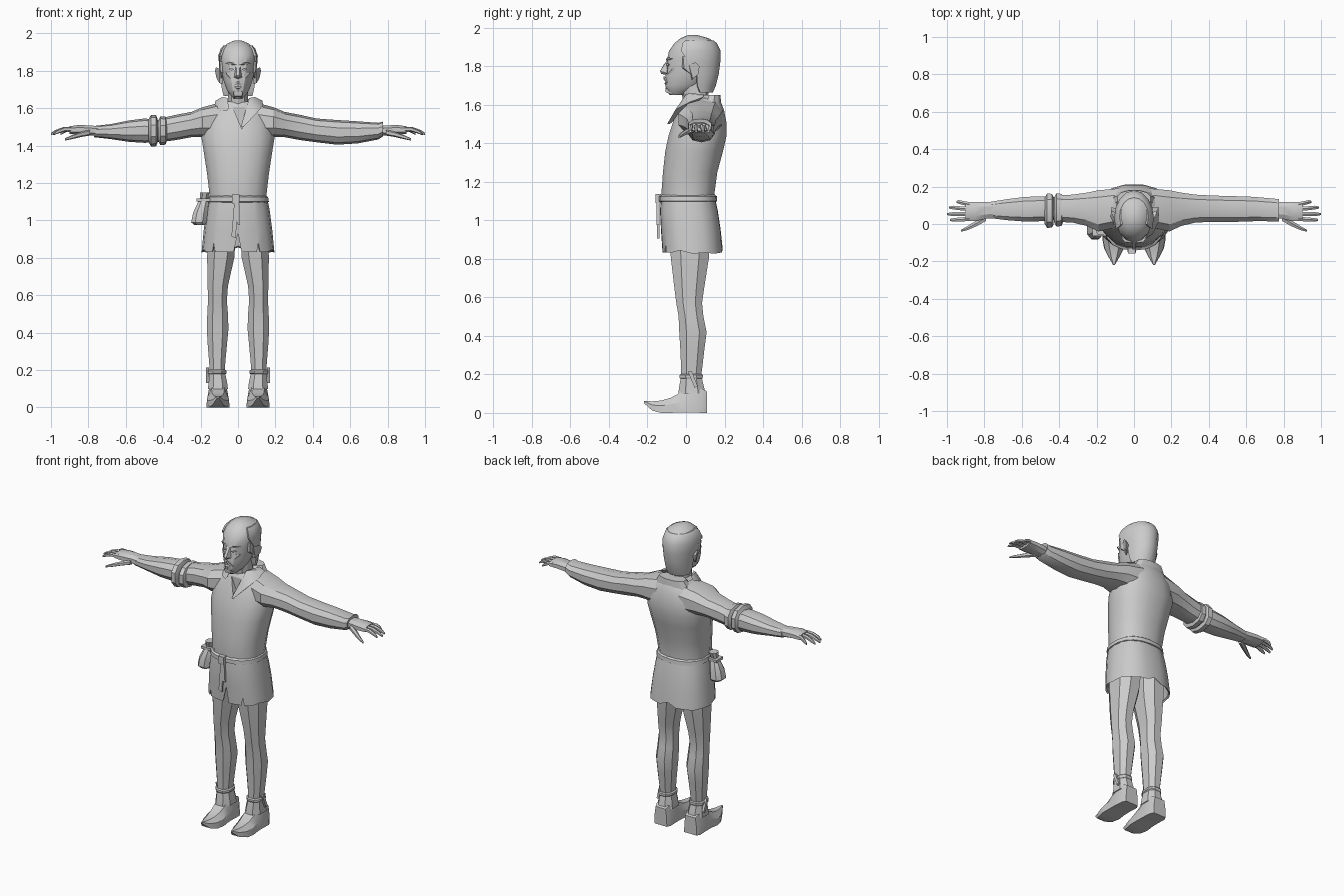
import bpy, bmesh, math
from mathutils import Vector

grey = bpy.data.materials.new("plain_grey")
grey.diffuse_color = (0.6, 0.6, 0.6, 1)


def make(name, bm):
    bmesh.ops.recalc_face_normals(bm, faces=bm.faces)
    me = bpy.data.meshes.new(name)
    bm.to_mesh(me)
    bm.free()
    ob = bpy.data.objects.new(name, me)
    me.materials.append(grey)
    bpy.context.collection.objects.link(ob)
    return ob


def loft(name, rings, mirror=False, flip=False):
    """Skin a list of equal closed rings and cap both ends."""
    bm = bmesh.new()
    for s in ((1, -1) if mirror else (-1,) if flip else (1,)):
        vs = [[bm.verts.new((p[0] * s, p[1], p[2])) for p in r] for r in rings]
        n = len(vs[0])
        for a, b in zip(vs, vs[1:]):
            for i in range(n):
                bm.faces.new((a[i], a[(i + 1) % n], b[(i + 1) % n], b[i]))
        bm.faces.new(vs[0])
        bm.faces.new(vs[-1])
    return make(name, bm)


def ring(axis, p, a0, a1, b0, b1, n=10, power=0.85):
    """Rounded ring square to an axis, spanning a0..a1 by b0..b1."""
    pts = []
    for i in range(n):
        t = 2 * math.pi * (i + 0.5) / n
        c, s = math.cos(t), math.sin(t)
        a = (a0 + a1) / 2 + (a1 - a0) / 2 * math.copysign(abs(c) ** power, c)
        b = (b0 + b1) / 2 + (b1 - b0) / 2 * math.copysign(abs(s) ** power, s)
        pts.append({'x': (p, a, b), 'y': (a, p, b), 'z': (a, b, p)}[axis])
    return pts


def rings(axis, rows, n=10, power=0.85):
    return [ring(axis, *r, n, power) for r in rows]


def tube(name, path, n=6, mirror=False, flip=False):
    """Limb piece running along x: (x, y, z, ry, rz)."""
    return loft(name, [ring('x', x, y - a, y + a, z - b, z + b, n) for x, y, z, a, b in path], mirror, flip)


def zband(rows, n, power=0.85):
    """Upright rings symmetric in x: (z, half width, y front, y back)."""
    return [ring('z', z, -w, w, f, b, n, power) for z, w, f, b in rows]


def solid(name, pts, mirror=False):
    """Convex piece round a few points."""
    bm = bmesh.new()
    for s in ((1, -1) if mirror else (1,)):
        vs = [bm.verts.new((x * s, y, z)) for x, y, z in pts]
        bmesh.ops.convex_hull(bm, input=vs)
    return make(name, bm)


def box(name, x0, x1, y0, y1, z0, z1, mirror=False):
    return solid(name, [(x, y, z) for x in (x0, x1) for y in (y0, y1) for z in (z0, z1)], mirror)


# Shirt body with an open neck slit
shirt = loft("shirt_body", zband([
    (1.10, .158, -.125, .15), (1.14, .155, -.13, .15), (1.25, .168, -.122, .165),
    (1.36, .185, -.11, .195), (1.44, .198, -.093, .213), (1.51, .19, -.07, .212),
    (1.57, .165, -.045, .20), (1.61, .13, -.025, .185), (1.635, .095, -.01, .17)], 16))
slit = solid("neck_slit_cutter", [(x, y, z) for y in (-.2, -.025) for x, z in ((.02, 1.49), (-.055, 1.67), (.055, 1.67))])
slit.hide_render = True
slit.hide_viewport = True
cut = shirt.modifiers.new("slit", 'BOOLEAN')
cut.operation = 'DIFFERENCE'
cut.object = slit
cut.solver = 'EXACT'

# Collar flaps and back collar
solid("right_collar_flap", [(-.05, -.035, 1.60), (-.055, .0, 1.655), (-.085, .02, 1.66), (-.125, .04, 1.62),
                            (-.10, -.02, 1.59), (-.06, -.045, 1.585), (-.09, .08, 1.655), (-.12, .09, 1.64)])
solid("left_collar_flap", [(.015, -.085, 1.50), (.03, -.098, 1.50), (.05, -.035, 1.60), (.06, 0, 1.655), (.09, .02, 1.66),
                           (.135, .02, 1.615), (.10, -.055, 1.575), (.09, .09, 1.655), (.13, .09, 1.64)])
loft("back_collar", [ring('z', 1.60, -.12, .12, .06, .185, 12), ring('z', 1.65, -.09, .09, .09, .18, 12)])

# Sleeves: one long and loose, one rolled above the elbow
upper = [(.08, -.02, .195, 1.43, 1.635), (.19, -.045, .185, 1.445, 1.605), (.25, -.015, .172, 1.445, 1.58),
         (.33, .005, .16, 1.43, 1.565), (.42, .008, .155, 1.418, 1.545)]
loft("long_sleeve", rings('x', upper + [(.53, .008, .152, 1.405, 1.537), (.64, .012, .148, 1.412, 1.53),
     (.75, .012, .138, 1.433, 1.522), (.775, .01, .135, 1.45, 1.528), (.77, .025, .12, 1.455, 1.515)]))
loft("short_sleeve", rings('x', upper), flip=True)
for k, (x, d) in enumerate(((.38, 0), (.43, .008))):
    loft("rolled_cuff_%d" % k, [ring('x', x + dx, -.005 - g - d, .155 + g, 1.415 - g - d, 1.545 + g + d)
         for dx, g in ((0, -.01), (.008, .01), (.035, .012), (.048, -.012))], flip=True)
loft("bare_forearm", rings('x', [(.40, .02, .145, 1.42, 1.535), (.50, .012, .15, 1.415, 1.545), (.58, .01, .148, 1.42, 1.535),
     (.68, .018, .135, 1.435, 1.515), (.77, .03, .12, 1.445, 1.505)]), flip=True)

# Hands
loft("palm", rings('x', [(.74, .03, .118, 1.45, 1.505), (.79, .025, .12, 1.452, 1.51),
                         (.85, .012, .122, 1.458, 1.512), (.90, .015, .122, 1.462, 1.505)], 8), mirror=True)
for nm, y, tip, dy in (("index", .027, .985, -.005), ("middle", .053, 1.0, .0), ("ring", .08, .99, .008), ("little", .106, .95, .012)):
    k = tip - .88
    tube(nm + "_finger", [(.88, y, 1.487, .013, .014), (.88 + k * .45, y + dy * .5, 1.487, .012, .012),
                          (.88 + k * .8, y + dy, 1.474, .011, .010), (tip, y + dy, 1.462, .006, .006)], mirror=True)
tube("thumb", [(.79, .035, 1.47, .02, .016), (.84, .005, 1.46, .018, .014),
               (.89, -.022, 1.445, .012, .011), (.925, -.036, 1.433, .006, .006)], mirror=True)

# Skirt with a ragged hem and front slit
degs = [0, 20, 40, 58, 61, 64, 78, 87, 90, 94, 108, 124, 127, 130, 145, 160, 180, 200, 222, 245, 258, 270, 282, 295, 318, 340]
notch = {61: .05, 90: .10, 127: .045, 0: -.005, 180: -.005, 20: .012, 160: .012, 270: .025, 222: -.005, 318: -.005}


def skirt_ring(z, w, f, b, hem=0):
    out = []
    for d in degs:
        c, s = math.cos(math.radians(d)), -math.sin(math.radians(d))
        x, y = math.copysign(abs(c) ** .8, c) * w, math.copysign(abs(s) ** .8, s) * (b - f) / 2 + (f + b) / 2
        out.append((x, y, z + hem * notch.get(d, 0)))
    return out


loft("skirt", [skirt_ring(1.12, .157, -.13, .15), skirt_ring(1.05, .17, -.135, .165), skirt_ring(.95, .183, -.13, .18),
               skirt_ring(.832, .195, -.122, .19, 1), skirt_ring(.84, .187, -.112, .18, 1), skirt_ring(1.0, .168, -.11, .16)])

# Belt, knot and hanging ends
loft("belt", zband([(1.095, .155, -.13, .152), (1.10, .167, -.142, .162), (1.125, .163, -.142, .16), (1.133, .15, -.128, .15)], 18))
box("belt_knot", -.032, .008, -.158, -.13, 1.09, 1.138)
solid("long_belt_end", [(x, y, z) for x, z in ((-.02, 1.10), (0, 1.10), (-.035, .915), (-.012, .905)) for y in (-.15, -.138)])
solid("short_belt_end", [(x, y, z) for x, z in ((-.01, 1.10), (.006, 1.10), (-.005, .98), (.012, .975)) for y in (-.152, -.138)])

# Belt pouch
loft("pouch", [ring('z', z, x0, x1, y0, y1, 8) for z, x0, x1, y0, y1 in (
    (.975, -.235, -.175, -.07, .005), (.99, -.253, -.165, -.085, .02), (1.04, -.243, -.16, -.08, .015),
    (1.10, -.215, -.155, -.06, -.002), (1.115, -.205, -.16, -.05, -.012), (1.15, -.205, -.15, -.062, .0))])
box("pouch_flap", -.222, -.15, -.065, .004, 1.10, 1.116)

# Legs
loft("leg", rings('z', [(.17, .07, .152, -.028, .08), (.25, .064, .158, -.03, .09), (.33, .056, .165, -.034, .10), (.42, .047, .171, -.04, .112),
     (.50, .05, .168, -.043, .095), (.57, .056, .164, -.055, .088), (.65, .05, .166, -.066, .10),
     (.80, .015, .17, -.085, .125), (.98, .002, .165, -.10, .14)], 8), mirror=True)

# Shoes with upturned pointed toes
loft("shoe", [[(.107 - w, y, z0), (.107 + w, y, z0), (.107 + w * .95, y, (z0 + z1) / 2 + .005),
               (.107 + w * t, y, z1), (.107 - w * t, y, z1), (.107 - w * .95, y, (z0 + z1) / 2 + .005)]
              for y, w, z0, z1, t in ((.108, .045, 0, .112, .8), (.085, .056, 0, .125, .75), (.02, .057, .003, .125, .75),
                                      (-.03, .058, .003, .105, .6), (-.08, .062, 0, .078, .5), (-.13, .053, 0, .064, .45),
                                      (-.175, .03, .012, .06, .5), (-.218, .005, .05, .062, .6))], mirror=True)
loft("ankle_cuff", rings('z', [(.10, .05, .165, -.045, .105), (.135, .055, .16, -.04, .098), (.185, .066, .157, -.03, .085), (.19, .075, .15, -.02, .08)], 8), mirror=True)
loft("ankle_strap", rings('z', [(.178, .064, .16, -.033, .088), (.184, .058, .164, -.038, .092), (.196, .058, .164, -.038, .092), (.202, .066, .157, -.03, .086)], 8), mirror=True)
solid("strap_end", [(x, y, z) for x in (.155, .17) for y, z in ((.01, .215), (.03, .215), (.045, .13), (.06, .14))], mirror=True)

# Neck and head
loft("neck", zband([(1.48, .05, -.01, .14), (1.60, .062, -.012, .13), (1.645, .056, -.02, .115), (1.72, .058, -.03, .12)], 10))
loft("head", zband([(1.65, .022, -.085, -.01), (1.672, .045, -.10, .04), (1.70, .062, -.107, .09), (1.75, .08, -.107, .13),
                    (1.79, .088, -.10, .15), (1.83, .093, -.10, .165), (1.88, .10, -.088, .173), (1.92, .087, -.06, .155),
                    (1.945, .06, -.03, .12), (1.962, .02, .01, .06)], 14, .95))
solid("nose", [(-.01, -.095, 1.835), (.01, -.095, 1.835), (-.008, -.135, 1.775), (.008, -.135, 1.775), (0, -.118, 1.805),
               (-.021, -.10, 1.765), (.021, -.10, 1.765), (0, -.128, 1.76), (0, -.09, 1.755)])
solid("brow", [(.008, -.106, 1.832), (.01, -.10, 1.843), (.05, -.095, 1.848), (.07, -.07, 1.84), (.05, -.088, 1.834), (.02, -.085, 1.83)], mirror=True)
solid("eye", [(.02, -.102, 1.808), (.035, -.10, 1.816), (.05, -.088, 1.81), (.035, -.099, 1.80), (.035, -.07, 1.808)], mirror=True)
solid("cheekbone", [(.03, -.098, 1.785), (.065, -.07, 1.79), (.04, -.095, 1.76), (.075, -.03, 1.785), (.05, -.06, 1.74)], mirror=True)
solid("moustache", [(0, -.117, 1.748), (0, -.118, 1.734), (.035, -.10, 1.712), (.028, -.104, 1.722), (0, -.09, 1.74), (.03, -.08, 1.715)], mirror=True)
solid("lower_lip", [(-.02, -.106, 1.717), (.02, -.106, 1.717), (-.014, -.113, 1.709), (.014, -.113, 1.709), (0, -.10, 1.70)])
solid("chin_beard", [(-.025, -.108, 1.69), (.025, -.108, 1.69), (-.02, -.105, 1.665), (.02, -.105, 1.665),
                     (-.025, -.06, 1.65), (.025, -.06, 1.65), (0, -.03, 1.65)])
solid("ear", [(.083, .02, 1.80), (.10, .015, 1.81), (.118, .05, 1.82), (.123, .07, 1.80), (.115, .065, 1.76),
              (.10, .035, 1.735), (.083, .03, 1.73), (.085, .06, 1.78)], mirror=True)


# Hair round the back and sides
def hair_ring(z, w, yc, yb, start, thick):
    arc = [math.radians(start + (180 - 2 * start) * i / 10) for i in range(11)]
    def pts(d):
        return [((w - d) * math.cos(a), yc + (yb - d - yc) * math.sin(a), z) for a in arc]
    return pts(0) + pts(thick)[::-1]


loft("hair", [hair_ring(1.665, .078, .06, .14, 10, .035), hair_ring(1.70, .086, .05, .155, 5, .035), hair_ring(1.76, .095, .045, .17, 5, .03),
              hair_ring(1.82, .102, .03, .178, -5, .025), hair_ring(1.88, .106, .03, .18, -22, .02), hair_ring(1.92, .092, .035, .16, -25, .02),
              hair_ring(1.935, .078, .04, .142, -25, .02)])
solid("sideburn", [(.083, -.02, 1.85), (.098, -.015, 1.85), (.085, .03, 1.85), (.10, .03, 1.85), (.08, -.02, 1.79),
                   (.094, -.01, 1.79), (.085, .03, 1.76), (.092, .025, 1.76)], mirror=True)

# Gentle smoothing that keeps the planes crisp
bpy.ops.object.select_all(action='DESELECT')
for ob in bpy.context.scene.objects:
    if ob is not slit:
        ob.select_set(True)
        bpy.context.view_layer.objects.active = ob
bpy.ops.object.shade_smooth_by_angle(angle=math.radians(28))
